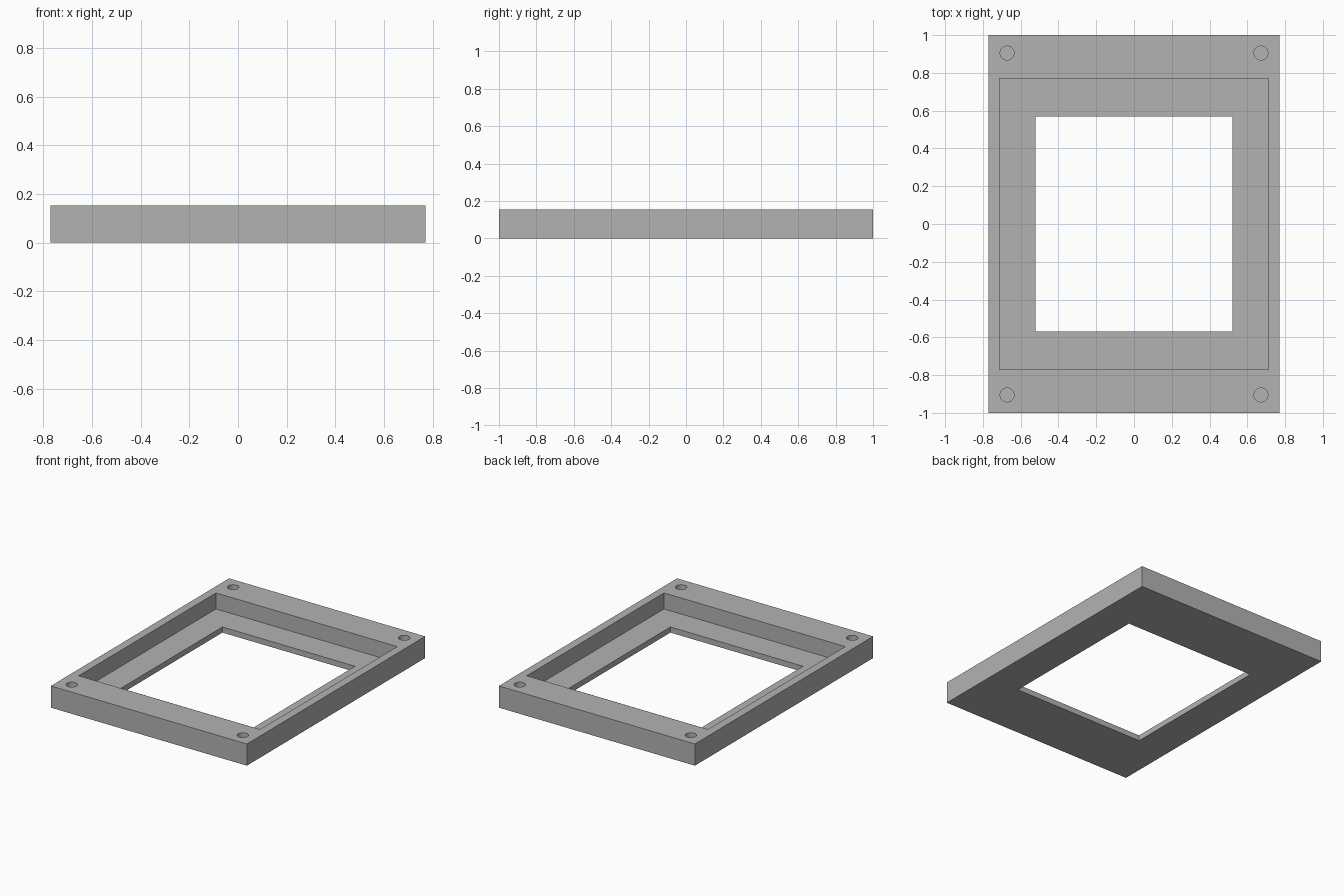
import bpy

# Clear the default cube
default = bpy.data.objects.get("Cube")
if default:
    bpy.data.objects.remove(default, do_unlink=True)

HEIGHT = 0.154   # full frame height
FLOOR = 0.04     # thickness of the inner ledge
ABOVE = 0.3      # cutters reach above the frame

grey = bpy.data.materials.new("mid grey")
grey.use_nodes = True
colour = (0.45, 0.45, 0.45, 1)
grey.diffuse_color = colour
grey.node_tree.nodes["Principled BSDF"].inputs["Base Color"].default_value = colour


def box(name, half_x, half_y, bottom, top):
    bpy.ops.mesh.primitive_cube_add(size=1, location=(0, 0, (bottom + top) / 2))
    obj = bpy.context.object
    obj.name = name
    obj.scale = (2 * half_x, 2 * half_y, top - bottom)
    bpy.ops.object.transform_apply(location=True, rotation=False, scale=True)
    obj.data.materials.append(grey)
    return obj


def cylinder(name, x, y, radius, bottom, top):
    bpy.ops.mesh.primitive_cylinder_add(
        vertices=32, radius=radius, depth=top - bottom,
        location=(x, y, (bottom + top) / 2))
    obj = bpy.context.object
    obj.name = name
    obj.data.materials.append(grey)
    return obj


def cut(target, cutter):
    cutter.hide_render = True
    mod = target.modifiers.new(cutter.name, "BOOLEAN")
    mod.operation = "DIFFERENCE"
    mod.solver = "EXACT"
    mod.object = cutter
    bpy.context.view_layer.objects.active = target
    bpy.ops.object.modifier_apply(modifier=mod.name)
    bpy.data.objects.remove(cutter, do_unlink=True)


# Rectangular frame body
frame = box("frame", 0.77, 1.0, 0, HEIGHT)

# Wide recess from above, leaving a ledge, then the through opening
cut(frame, box("recess_cutter", 0.712, 0.77, FLOOR, ABOVE))
cut(frame, box("opening_cutter", 0.521, 0.569, -0.1, ABOVE))

# Blind screw holes in the four corners
for sx in (-1, 1):
    for sy in (-1, 1):
        cut(frame, cylinder("screw_hole_cutter", sx * 0.672, sy * 0.905,
                            0.037, FLOOR, ABOVE))

# Smooth hole walls, crisp edges everywhere else
bpy.ops.object.select_all(action="DESELECT")
frame.select_set(True)
bpy.context.view_layer.objects.active = frame
bpy.ops.object.shade_smooth_by_angle()
